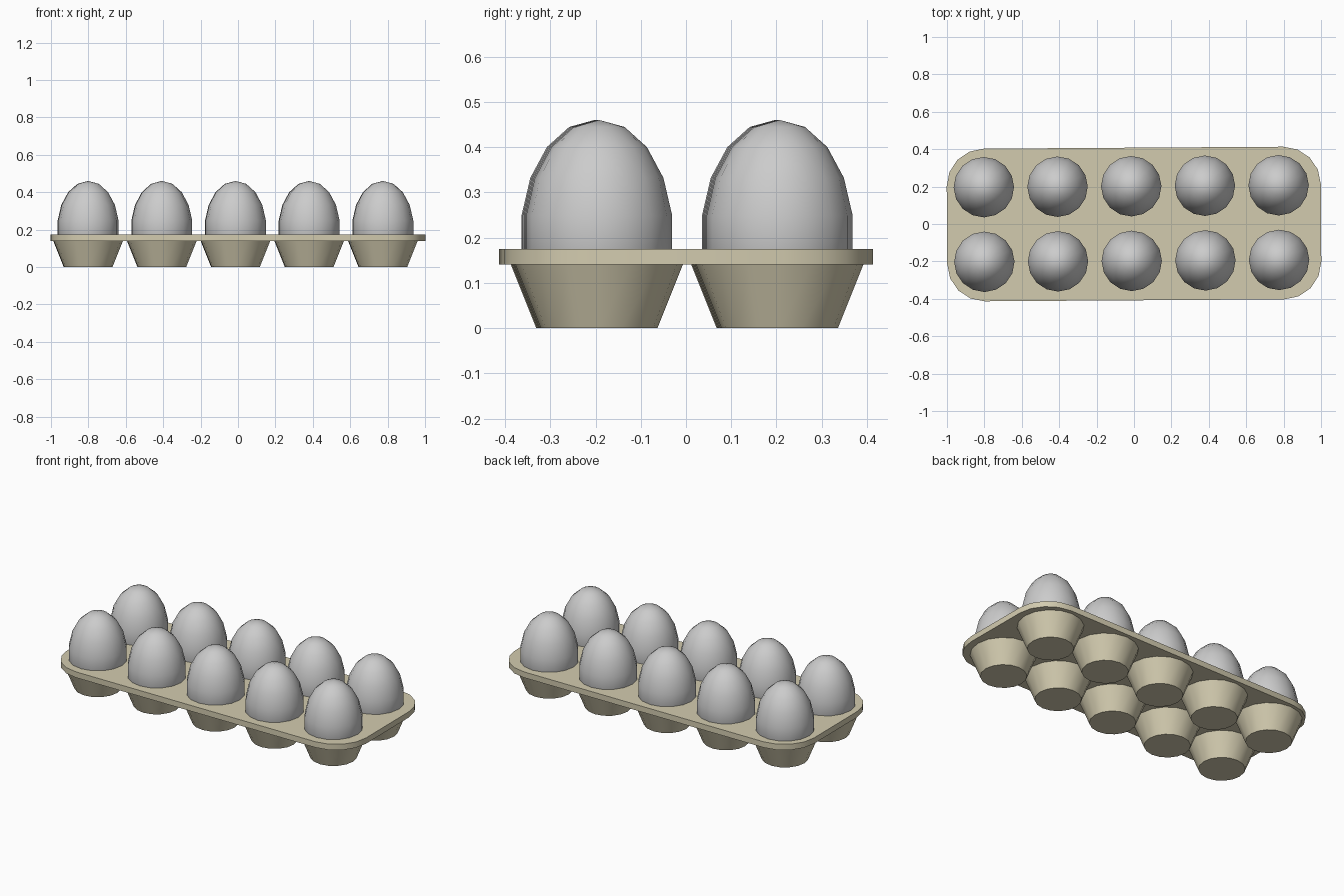
import bpy, bmesh
from math import sin, cos, pi, radians
from mathutils import Matrix

if "Cube" in bpy.data.objects:
    bpy.data.objects.remove(bpy.data.objects["Cube"])

TILT = 0.0065          # the whole carton is turned very slightly
SIDES = 16
turn = Matrix.Rotation(TILT, 4, 'Z')

card = bpy.data.materials.new("carton_card")
card.diffuse_color = (0.65, 0.60, 0.43, 1)
card.use_nodes = True
card.node_tree.nodes["Principled BSDF"].inputs["Base Color"].default_value = card.diffuse_color


def finish(bm, name):
    bmesh.ops.recalc_face_normals(bm, faces=bm.faces)
    mesh = bpy.data.meshes.new(name)
    bm.to_mesh(mesh)
    bm.free()
    return mesh


def place(mesh, name, x=0, y=0):
    obj = bpy.data.objects.new(name, mesh)
    obj.matrix_world = turn @ Matrix.Translation((x, y, 0))
    bpy.context.collection.objects.link(obj)
    return obj


def lathe(profile, name):
    """Revolve (radius, z) points; radius 0 makes a pole, open ends are capped."""
    bm = bmesh.new()
    rings = []
    for r, z in profile:
        n = SIDES if r else 1
        rings.append([bm.verts.new((r * cos(2 * pi * i / SIDES),
                                    r * sin(2 * pi * i / SIDES), z)) for i in range(n)])
    for a, b in zip(rings, rings[1:]):
        for i in range(SIDES):
            j = (i + 1) % SIDES
            quad = [a[i % len(a)], a[j % len(a)], b[j % len(b)], b[i % len(b)]]
            bm.faces.new(list(dict.fromkeys(quad)))
    for ring in (rings[0], rings[-1]):
        if len(ring) > 1:
            bm.faces.new(ring)
    return finish(bm, name)


# Tray plate: rounded rectangle, extruded
HX, HY, R, Z0, Z1 = 1.0, 0.408, 0.2, 0.14, 0.175
bm = bmesh.new()
outline = []
for k, (sx, sy) in enumerate([(1, 1), (-1, 1), (-1, -1), (1, -1)]):
    for s in range(5):
        a = radians(90 * k + 22.5 * s)
        outline.append(bm.verts.new((sx * (HX - R) + R * cos(a),
                                     sy * (HY - R) + R * sin(a), Z0)))
plate = bm.faces.new(outline)
top = bmesh.ops.extrude_face_region(bm, geom=[plate], use_keep_orig=True)["geom"]
bmesh.ops.translate(bm, vec=(0, 0, Z1 - Z0),
                    verts=[v for v in top if isinstance(v, bmesh.types.BMVert)])
parts = [place(finish(bm, "tray_plate"), "tray_plate")]
parts[0].data.materials.append(card)

# Tapered cup and egg meshes, shared by all ten places
cup = lathe([(0.129, 0), (0.187, 0.145)], "cup")
cup.materials.append(card)

EGG_R, EGG_Z, UP, DOWN = 0.164, 0.204, 0.256, 0.18
egg_profile = []
for i in range(10):
    a = radians(20 * i)
    r = EGG_R * sin(a) if 0 < i < 9 else 0
    egg_profile.append((r, EGG_Z + (UP if cos(a) > 0 else DOWN) * cos(a)))
egg = lathe(egg_profile, "egg")

# Two rows of five
for row, y in enumerate((-0.197, 0.202)):
    for col in range(5):
        x = -0.0135 + (col - 2) * 0.394
        parts.append(place(cup, f"cup_{row}_{col}", x, y))
        parts.append(place(egg, f"egg_{row}_{col}", x, y))

# Smooth sides, sharp rims
for obj in parts:
    obj.select_set(True)
bpy.context.view_layer.objects.active = parts[0]
bpy.ops.object.shade_smooth_by_angle(angle=radians(35))
